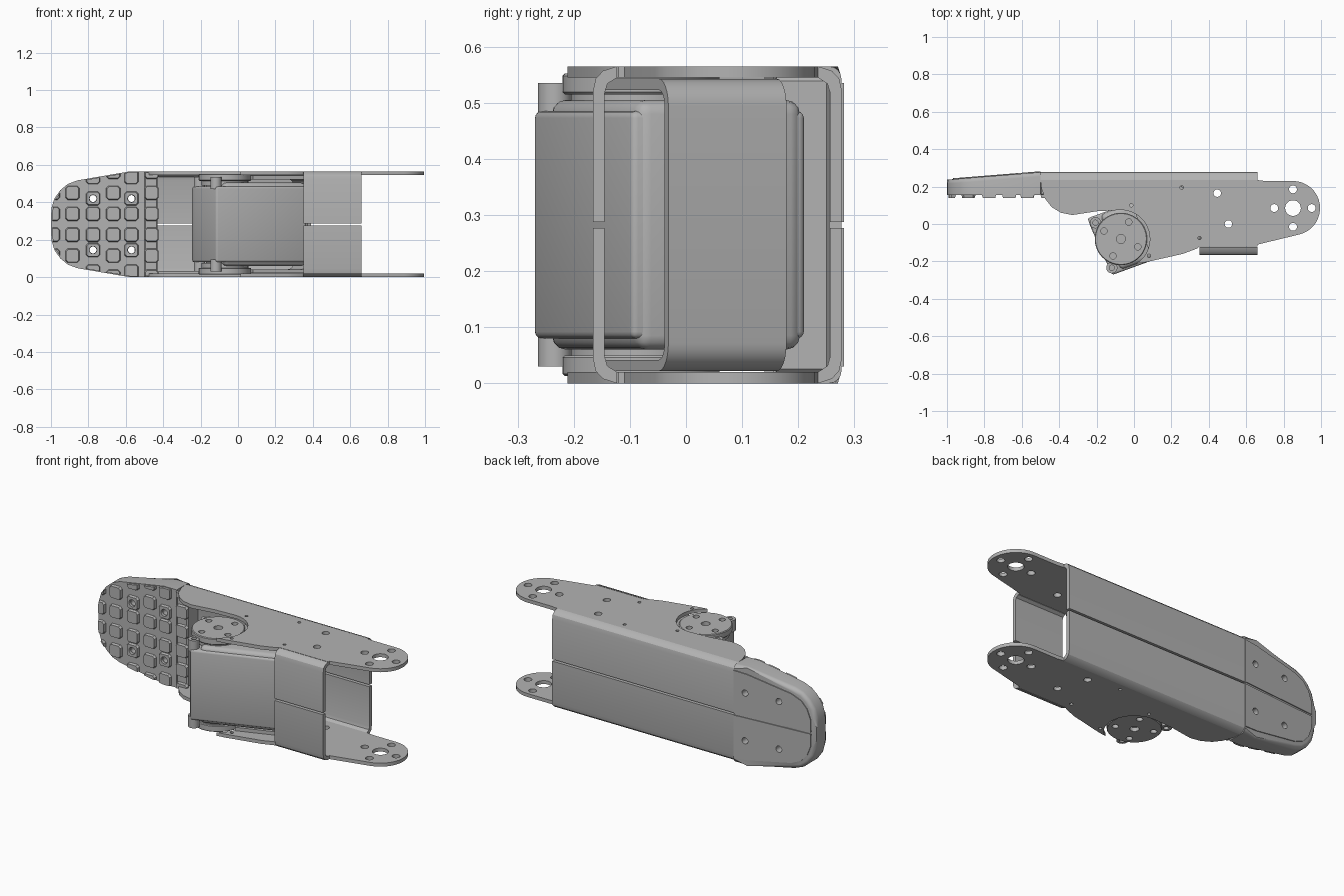
import bpy, bmesh, math
from mathutils import Matrix, Vector

if "Cube" in bpy.data.objects:
    bpy.data.objects.remove(bpy.data.objects["Cube"])

grey = bpy.data.materials.new("plain_grey")
grey.use_nodes = True
grey.diffuse_color = (0.45, 0.45, 0.45, 1)
grey.node_tree.nodes["Principled BSDF"].inputs["Base Color"].default_value = (0.45, 0.45, 0.45, 1)

H = 0.565                       # overall height
MID = H / 2
PIVOT = Vector((-0.07, -0.08))  # servo axis
TILT = math.radians(20)
SERVO = Matrix.Translation((PIVOT.x, PIVOT.y, 0)) @ Matrix.Rotation(TILT, 4, "Z")


def add_prism(bm, pts, axis, lo, hi):
    """Extrude a 2D outline along one axis; returns the new faces' verts."""
    def place(p, d):
        return {"x": (d, *p), "y": (p[0], d, p[1]), "z": (*p, d)}[axis]
    a = [bm.verts.new(place(p, lo)) for p in pts]
    b = [bm.verts.new(place(p, hi)) for p in pts]
    bm.faces.new(a)
    bm.faces.new(b)
    for i in range(len(pts)):
        j = (i + 1) % len(pts)
        bm.faces.new((a[i], a[j], b[j], b[i]))
    return a, b


def finish(name, bm, matrix=None, flip=False):
    if matrix:
        bm.transform(matrix)
    if flip:
        for v in bm.verts:
            v.co.z = H - v.co.z
    bmesh.ops.recalc_face_normals(bm, faces=bm.faces)
    mesh = bpy.data.meshes.new(name)
    bm.to_mesh(mesh)
    bm.free()
    mesh.materials.append(grey)
    ob = bpy.data.objects.new(name, mesh)
    bpy.context.collection.objects.link(ob)
    return ob


def prism(name, pts, axis, lo, hi, matrix=None, flip=False):
    bm = bmesh.new()
    add_prism(bm, pts, axis, lo, hi)
    return finish(name, bm, matrix, flip)


def apply(ob, mod):
    bpy.ops.object.select_all(action="DESELECT")
    ob.select_set(True)
    bpy.context.view_layer.objects.active = ob
    bpy.ops.object.modifier_apply(modifier=mod.name)


def bevel(ob, width, segments=3):
    mod = ob.modifiers.new("round", "BEVEL")
    mod.width, mod.segments, mod.angle_limit = width, segments, math.radians(40)
    apply(ob, mod)


def boolean(ob, cutter, operation="DIFFERENCE"):
    mod = ob.modifiers.new("cut", "BOOLEAN")
    mod.operation, mod.object, mod.solver = operation, cutter, "EXACT"
    apply(ob, mod)
    bpy.data.objects.remove(cutter)


def arc(c, r, a0, a1, n=16):
    return [(c[0] + r * math.cos(math.radians(a0 + (a1 - a0) * i / n)),
             c[1] + r * math.sin(math.radians(a0 + (a1 - a0) * i / n))) for i in range(n + 1)]


def drill(ob, holes, axis, lo, hi, matrix=None, flip=False):
    """Cut round holes given as (u, v, radius)."""
    bm = bmesh.new()
    for u, v, r in holes:
        add_prism(bm, arc((u, v), r, 0, 345, 23), axis, lo, hi)
    boolean(ob, finish("hole_cutter", bm, matrix, flip))


def rect(u0, u1, v0, v1):
    return [(u0, v0), (u1, v0), (u1, v1), (u0, v1)]


# Side plate outline and holes
tip = (0.85, 0.085)
plate = ([(-0.5, 0.235), (-0.495, 0.19), (-0.475, 0.135), (-0.44, 0.09), (-0.39, 0.06),
          (-0.33, 0.048), (-0.2, 0.068)]
         + arc(PIVOT, 0.155, 95, -58)
         + [(0.06, -0.205), (0.26, -0.16), (0.34, -0.13), (0.35, -0.12), (0.66, -0.12), (0.66, -0.11)]
         + arc(tip, 0.145, -75, 90)
         + [(0.7, 0.23), (0.66, 0.235)])
plate_holes = [(*tip, 0.042), (0.445, 0.165, 0.02), (0.505, 0, 0.02),
               (0.255, 0.195, 0.009), (-0.015, 0.1, 0.009), (0.08, -0.17, 0.009), (0.35, -0.075, 0.009)]
plate_holes += [(*p, 0.021) for p in arc(tip, 0.1, 0, 270, 3)]


def wall(y, s):
    """Folded sheet section: s = +1 for the back wall, -1 for the front flange."""
    shape = [(0.043, H), (0.018, 0.557), (0.005, 0.543), (0, 0.52), (0, 0.288),
             (0.021, 0.288), (0.021, 0.517), (0.026, 0.534), (0.043, 0.545)]
    return [(y - s * d, z) for d, z in shape]


bolts = [(*p, 0.017) for p in arc((0, 0), 0.1, 45, 315, 3)] + [(0, 0, 0.024)]
for side, flip in (("top", False), ("bottom", True)):
    ob = prism(side + "_side_plate", plate, "z", 0.545, H, flip=flip)
    drill(ob, plate_holes, "z", 0.5, 0.6, flip=flip)
    prism(side + "_back_wall", wall(0.278, 1), "x", -0.5, 0.66, flip=flip)
    prism(side + "_front_flange", wall(-0.166, -1), "x", 0.35, 0.66, flip=flip)
    # Servo horn with bolt holes
    prism(side + "_horn_base", arc((0, 0), 0.125, 0, 352.5, 47), "z", 0.49, 0.52, SERVO, flip)
    horn = prism(side + "_horn", arc((0, 0), 0.14, 0, 352.5, 47), "z", 0.515, 0.552, SERVO, flip)
    bevel(horn, 0.004, 1)
    drill(horn, bolts, "z", 0.53, 0.6, SERVO, flip)
    # Ears at the servo's outer corners
    for v, word in ((0.128, "back"), (-0.128, "front")):
        ear = prism(f"{side}_{word}_servo_ear", arc((-0.098, v), 0.03, 0, 345, 23),
                    "z", 0.47, 0.535, SERVO, flip)
        drill(ear, [(-0.098, v, 0.014)], "z", 0.5, 0.6, SERVO, flip)

# Servo body: main block and stepped casing
body = prism("servo_body", [(-0.13, 0.165), (-0.13, 0.11), (-0.11, -0.165), (0.405, -0.165),
                            (0.405, 0.165)], "z", 0.08, 0.485, SERVO)
bevel(body, 0.012)
casing = prism("servo_casing", rect(-0.06, 0.41, -0.155, 0.16), "z", 0.06, 0.505, SERVO)
bevel(casing, 0.025)

# Inner hinge bracket: a bent strap wrapping the servo's end
outer = [(0.12, 0.022)] + arc((0.4, 0.072), 0.05, -90, 0, 6) + arc((0.4, 0.493), 0.05, 0, 90, 6) + [(0.12, 0.543)]
inner = [(0.12, 0.523)] + arc((0.4, 0.493), 0.03, 90, 0, 6) + arc((0.4, 0.072), 0.03, 0, -90, 6) + [(0.12, 0.042)]
prism("inner_bracket", outer + inner, "y", -0.112, 0.112, SERVO)


# Finger cap: rounded end with a sloping back
def slope(x):
    return 0.237 + 0.08 * (x + 1)


half = [(-0.5, H), (-0.58, H), (-0.86, 0.517), (-0.91, 0.498), (-0.95, 0.465),
        (-0.982, 0.42), (-0.997, 0.37), (-1, 0.32)]
outline = half + [(x, H - z) for x, z in reversed(half)]
bm = bmesh.new()
front, back = add_prism(bm, outline, "y", 0.155, 0.2)
for v in back:
    v.co.y = slope(v.co.x)
rim = [e for e in bm.edges if (e.verts[0] in back and e.verts[1] in back)
       and min(v.co.x for v in e.verts) < -0.51]
bmesh.ops.bevel(bm, geom=rim, offset=0.022, segments=4, profile=0.5, affect="EDGES")
cap = finish("finger_cap", bm)
screws = [(x, z, 0.018) for x in (-0.775, -0.57) for z in (0.145, 0.42)]
drill(cap, screws, "y", 0.1, 0.35)
heel = prism("finger_heel", rect(-0.5, -0.43, 0.02, 0.545), "y", 0.155, 0.256)
bevel(heel, 0.006, 1)

# Tapered back panels set in the finger cap
panel = [(-0.5, 0.288), (-0.968, 0.288), (-0.966, 0.36), (-0.945, 0.415), (-0.91, 0.455),
         (-0.85, 0.482), (-0.58, 0.53), (-0.5, 0.535)]
for side, flip in (("top", False), ("bottom", True)):
    bm = bmesh.new()
    a, b = add_prism(bm, panel, "y", 0, 0.01)
    for v in bm.verts:
        v.co.y += slope(v.co.x) - 0.005
    ob = finish(side + "_finger_panel", bm, flip=flip)
    drill(ob, [s for s in screws if (s[1] > MID) != flip], "y", 0.1, 0.35)

# Grip blocks on the finger, trimmed to the finger outline
bm = bmesh.new()
for x in (-0.99, -0.885, -0.775, -0.667, -0.57, -0.462):
    holed = x in (-0.775, -0.57)
    for k in (0.056, 0.138 if holed else 0.168, 0.252 if holed else 0.28):
        for z in (MID - k, MID + k):
            s = 0.038
            c = s - 0.012
            block = [(-s, -c), (-c, -s), (c, -s), (s, -c), (s, c), (c, s), (-c, s), (-s, c)]
            a, b = add_prism(bm, [(x + p, z + q) for p, q in block], "y", 0.14, 0.157)
            for v in a:
                v.co.x += (x - v.co.x) * 0.12
                v.co.z += (z - v.co.z) * 0.12
blocks = finish("grip_blocks", bm)
trim = [(-0.425, 0.55), (-0.425, 0.015)] + [(x * 0.99 - 0.003, MID + (z - MID) * 0.985) for x, z in reversed(outline)]
boolean(blocks, prism("trim_cutter", trim, "y", 0.1, 0.3), "INTERSECT")
drill(blocks, [(x, z, 0.02) for x, z, r in screws], "y", 0.1, 0.35)

# Smooth shading with sharp edges kept
bpy.ops.object.select_all(action="DESELECT")
for ob in bpy.context.collection.objects:
    if ob.type == "MESH":
        ob.select_set(True)
        bpy.context.view_layer.objects.active = ob
bpy.ops.object.shade_smooth_by_angle(angle=math.radians(30))
